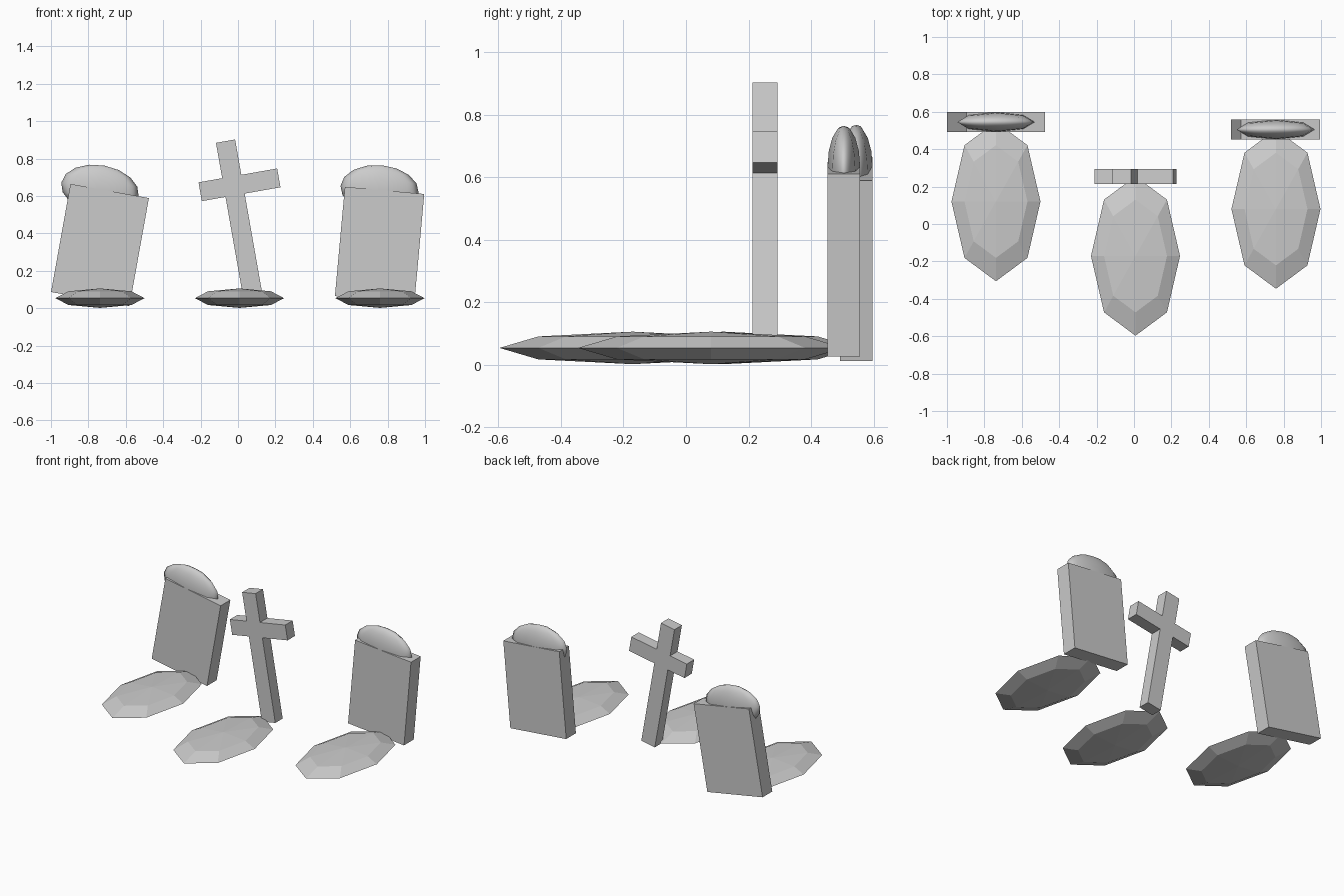
import bpy
from math import radians

if "Cube" in bpy.data.objects:
    bpy.data.objects.remove(bpy.data.objects["Cube"])


def box(name, loc, size, tilt):
    bpy.ops.mesh.primitive_cube_add(size=1, location=loc, rotation=(0, radians(tilt), 0))
    ob = bpy.context.object
    ob.name = name
    ob.scale = size
    return ob


def ball(name, loc, radii, rings, tilt=0, smooth=False):
    bpy.ops.mesh.primitive_uv_sphere_add(segments=8, ring_count=rings, radius=1,
                                         location=loc, rotation=(0, radians(tilt), 0))
    ob = bpy.context.object
    ob.name = name
    ob.scale = radii
    if smooth:
        bpy.ops.object.shade_smooth()
    return ob


# Leaning headstones with rounded caps
for side, x, y, tilt in (("left", -0.738, 0.545, 10.2), ("right", 0.757, 0.505, 5.2)):
    box(f"{side}_headstone", (x, y, 0.338), (0.426, 0.105, 0.587), tilt)
    ball(f"{side}_headstone_cap", (x, y, 0.635), (0.21, 0.052, 0.13), 8, tilt, True)

# Leaning cross
box("cross_post", (0.008, 0.253, 0.47), (0.104, 0.08, 0.86), -10)
box("cross_arm", (0.008, 0.253, 0.66), (0.427, 0.08, 0.102), -10)

# Faceted grave mounds
for side, x, y in (("left", -0.738, 0.12), ("middle", 0.008, -0.171), ("right", 0.759, 0.08)):
    ball(f"{side}_mound", (x, y, 0.054), (0.238, 0.426, 0.052), 4)
